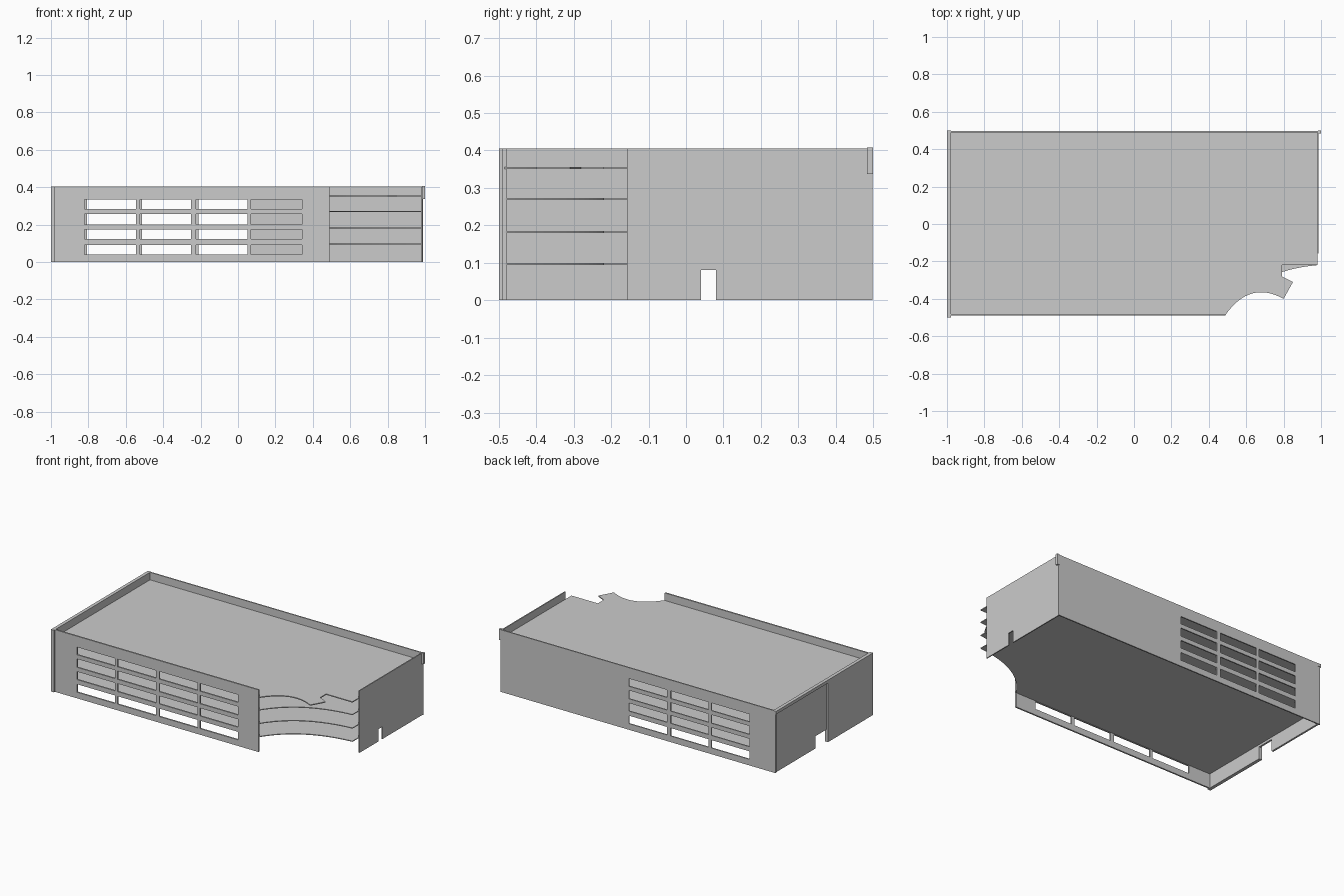
import bpy, bmesh
from mathutils import Vector

if "Cube" in bpy.data.objects:
    bpy.data.objects.remove(bpy.data.objects["Cube"])


def finish(name, bm):
    bmesh.ops.recalc_face_normals(bm, faces=bm.faces)
    mesh = bpy.data.meshes.new(name)
    bm.to_mesh(mesh)
    bm.free()
    ob = bpy.data.objects.new(name, mesh)
    bpy.context.collection.objects.link(ob)
    return ob


def extrude(bm, offset):
    geo = bmesh.ops.extrude_face_region(bm, geom=bm.faces[:], use_keep_orig=True)
    moved = [g for g in geo["geom"] if isinstance(g, bmesh.types.BMVert)]
    bmesh.ops.translate(bm, verts=moved, vec=offset)


def panel(name, span, holes, axis, at, thick, height=0.405):
    """Wall running along x or y, with rectangular holes (u0, u1, z0, z1)."""
    us = sorted({*span, *(u for h in holes for u in h[:2])})
    zs = sorted({0, height, *(z for h in holes for z in h[2:])})
    bm = bmesh.new()
    place = (lambda u, z: (u, at, z)) if axis == "x" else (lambda u, z: (at, u, z))
    grid = {(u, z): bm.verts.new(place(u, z)) for u in us for z in zs}
    for u0, u1 in zip(us, us[1:]):
        for z0, z1 in zip(zs, zs[1:]):
            cu, cz = (u0 + u1) / 2, (z0 + z1) / 2
            if any(a < cu < b and c < cz < d for a, b, c, d in holes):
                continue
            bm.faces.new([grid[u0, z0], grid[u1, z0], grid[u1, z1], grid[u0, z1]])
    loose = [v for v in bm.verts if not v.link_faces]
    bmesh.ops.delete(bm, geom=loose, context="VERTS")
    extrude(bm, Vector((0, thick, 0)) if axis == "x" else Vector((thick, 0, 0)))
    return finish(name, bm)


def slab(name, outline, z, thick):
    bm = bmesh.new()
    bm.faces.new([bm.verts.new((x, y, z)) for x, y in outline])
    extrude(bm, Vector((0, 0, thick)))
    return finish(name, bm)


def box(name, x0, x1, y0, y1, z0, z1):
    return slab(name, [(x0, y0), (x1, y0), (x1, y1), (x0, y1)], z0, z1 - z0)


def curve(a, b, c, steps=16):
    """Smooth arc from a to c, pulled towards b."""
    a, b, c = Vector(a), Vector(b), Vector(c)
    pts = [a.lerp(b, i / steps).lerp(b.lerp(c, i / steps), i / steps) for i in range(steps + 1)]
    return [(p.x, p.y) for p in pts]


# Front and back walls with window grids
rows = [(0.04, 0.092), (0.122, 0.174), (0.202, 0.257), (0.284, 0.334)]
columns = [(-0.82, -0.545), (-0.525, -0.25), (-0.225, 0.05), (0.07, 0.343)]
windows = [(*c, *r) for c in columns for r in rows]
panel("front_wall", (-0.98, 0.49), windows, "x", -0.49, 0.01)
back_windows = [(a + 0.013, b + 0.013, *r) for a, b in columns[:3] for r in rows]
panel("back_wall", (-0.995, 0.99), back_windows, "x", 0.49, 0.008)

# Side walls with doorways
panel("right_wall", (-0.158, 0.49), [(0.04, 0.08, 0, 0.08)], "y", 0.98, 0.007)
panel("left_wall_front", (-0.5, -0.035), [], "y", -1.0, 0.022)
panel("left_wall_back", (-0.035, 0.498), [(-0.035, 0.08, 0, 0.08)], "y", -0.99, 0.012)
box("left_coping", -1.0, -0.978, -0.035, 0.5, 0.385, 0.405)
box("corner_trim", 0.985, 1.0, 0.483, 0.5, 0.337, 0.408)

# Floors with a concave front corner
corners = [(0.98, 0.49), (-0.978, 0.49), (-0.978, -0.48)]
arc = curve((0.49, -0.485), (0.64, -0.25), (0.98, -0.22))
for i, z in enumerate((0.094, 0.18, 0.268)):
    slab(f"floor_{i + 1}", arc + corners, z, 0.005)

# Roof slab with a broken corner
roof_edge = curve((0.49, -0.485), (0.62, -0.30), (0.80, -0.40))
roof_edge += [(0.85, -0.31), (0.79, -0.28), (0.79, -0.22), (0.98, -0.22)]
slab("roof", roof_edge + corners, 0.35, 0.006)
